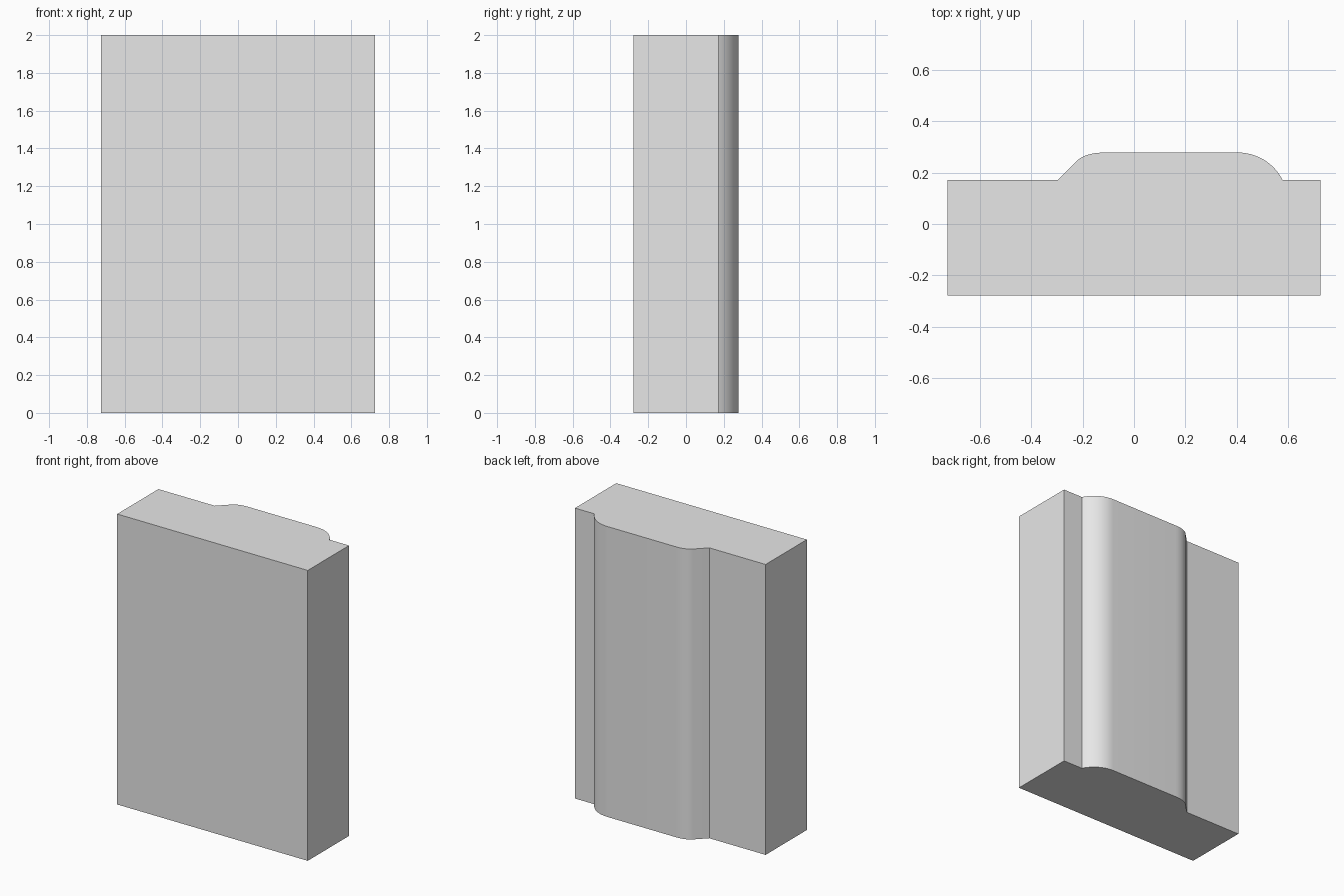
import bpy, bmesh, math
from mathutils import Vector

if "Cube" in bpy.data.objects:
    bpy.data.objects.remove(bpy.data.objects["Cube"], do_unlink=True)

HALF_W, HALF_D, HEIGHT, LEDGE = 0.726, 0.278, 2.0, 0.171


def arc(cx, cy, r, start, end, n):
    return [(cx + r * math.cos(math.radians(start + (end - start) * i / n)),
             cy + r * math.sin(math.radians(start + (end - start) * i / n)))
            for i in range(n + 1)]


def bend(a, b, c, n):
    a, b, c = Vector(a), Vector(b), Vector(c)
    return [tuple(a.lerp(b, i / n).lerp(b.lerp(c, i / n), i / n)) for i in range(n + 1)]


# Plan outline: plain block with a raised moulding on the back
r = 0.195
end_angle = math.degrees(math.asin((LEDGE - HALF_D + r) / r))
outline = [(-HALF_W, -HALF_D), (HALF_W, -HALF_D), (HALF_W, LEDGE)]
outline += arc(0.404, HALF_D - r, r, end_angle, 90, 12)
outline += bend((-0.113, HALF_D), (-0.19, HALF_D), (-0.225, 0.243), 10)
outline += [(-0.297, LEDGE), (-HALF_W, LEDGE)]

# Extrude the outline upwards
bm = bmesh.new()
base = bm.faces.new([bm.verts.new((x, y, 0)) for x, y in outline])
top = bmesh.ops.extrude_face_region(bm, geom=[base], use_keep_orig=True)
bmesh.ops.translate(bm, vec=(0, 0, HEIGHT),
                    verts=[v for v in top["geom"] if isinstance(v, bmesh.types.BMVert)])
bmesh.ops.recalc_face_normals(bm, faces=bm.faces)
mesh = bpy.data.meshes.new("moulded_block")
bm.to_mesh(mesh)
bm.free()

block = bpy.data.objects.new("moulded_block", mesh)
bpy.context.collection.objects.link(block)

# Single light grey material
grey = bpy.data.materials.new("light_grey")
grey.use_nodes = True
colour = (0.8, 0.8, 0.8, 1)
grey.diffuse_color = colour
grey.node_tree.nodes["Principled BSDF"].inputs["Base Color"].default_value = colour
mesh.materials.append(grey)

# Smooth curves, crisp corners
bpy.ops.object.select_all(action="DESELECT")
block.select_set(True)
bpy.context.view_layer.objects.active = block
bpy.ops.object.shade_smooth_by_angle(angle=math.radians(30))
